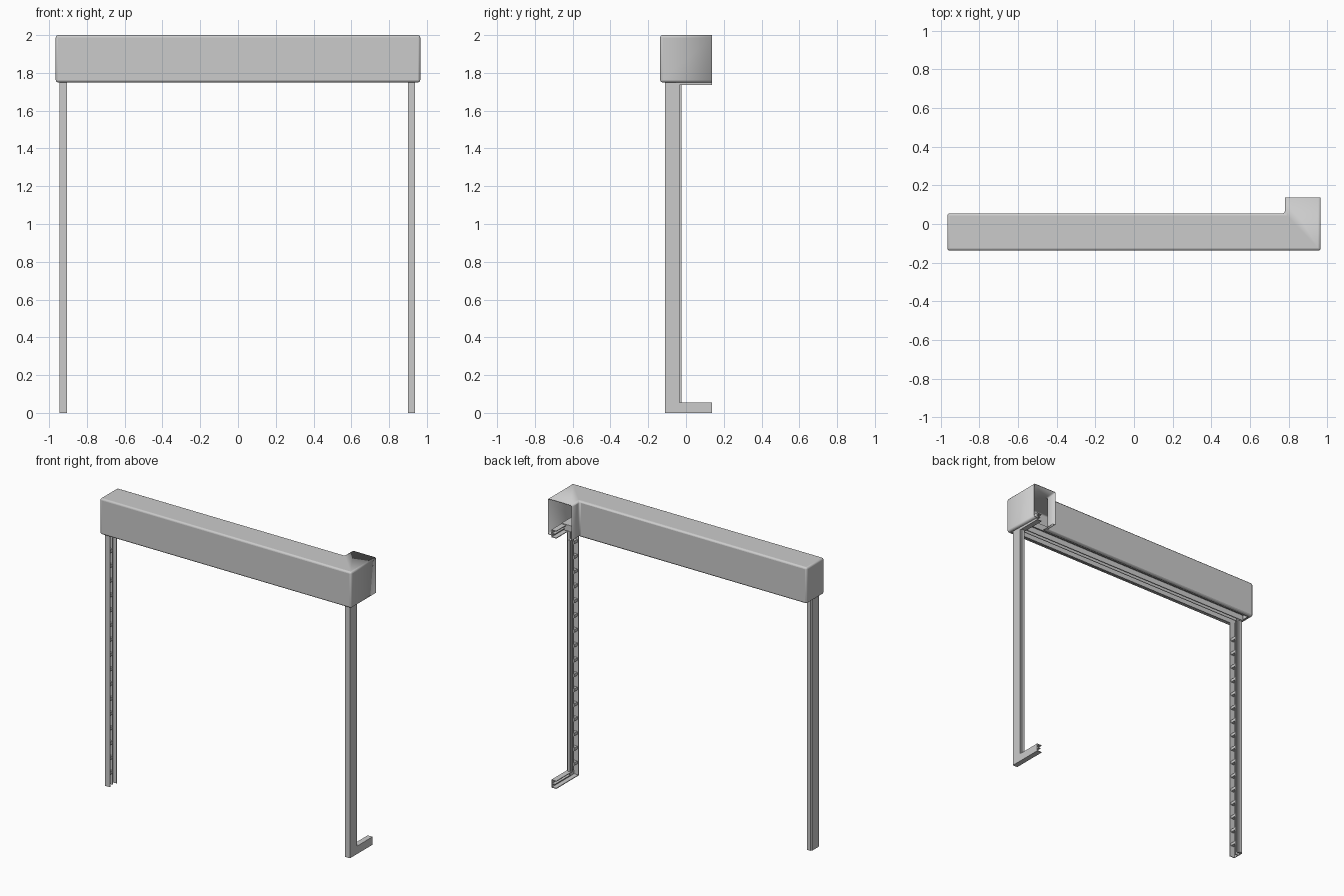
import bpy, bmesh

cube = bpy.data.objects.get("Cube")
if cube:
    bpy.data.objects.remove(cube, do_unlink=True)

grey = bpy.data.materials.new("light grey metal")
grey.use_nodes = True
grey.diffuse_color = (0.6, 0.6, 0.6, 1)
grey.node_tree.nodes["Principled BSDF"].inputs["Base Color"].default_value = (0.6, 0.6, 0.6, 1)


def finish(name, bm):
    mesh = bpy.data.meshes.new(name)
    bm.to_mesh(mesh)
    bm.free()
    mesh.materials.append(grey)
    obj = bpy.data.objects.new(name, mesh)
    bpy.context.collection.objects.link(obj)
    return obj


def add_box(bm, xs, ys, zs):
    verts = bmesh.ops.create_cube(bm, size=1)["verts"]
    for v in verts:
        for i, (lo, hi) in enumerate((xs, ys, zs)):
            v.co[i] = lo if v.co[i] < 0 else hi


def boxes(name, parts):
    bm = bmesh.new()
    for part in parts:
        add_box(bm, *part)
    return finish(name, bm)


# Header casing: L-shaped plan, open at the rear of the short arm, slotted below
bm = bmesh.new()
W, FRONT, BACK, ARM = 0.965, -0.137, 0.055, 0.137
plan = [(-W, FRONT), (W, FRONT), (W, ARM), (0.78, ARM), (0.78, BACK), (-W, BACK)]
base = bm.faces.new([bm.verts.new((x, y, 1.75)) for x, y in plan])
top = bmesh.ops.extrude_face_region(bm, geom=[base], use_keep_orig=True)["geom"]
for v in top:
    if isinstance(v, bmesh.types.BMVert):
        v.co.z = 2.0
bmesh.ops.recalc_face_normals(bm, faces=bm.faces[:])
rear = [f for f in bm.faces if all(v.co.y > ARM - 0.001 for v in f.verts)]
bmesh.ops.delete(bm, geom=rear, context='FACES_ONLY')
floor = [f for f in bm.faces if all(v.co.z < 1.751 for v in f.verts)]
bmesh.ops.inset_region(bm, faces=floor, thickness=0.027, use_boundary=False)
bmesh.ops.delete(bm, geom=floor, context='FACES')
casing = finish("header_casing", bm)
bevel = casing.modifiers.new("rounded edges", 'BEVEL')
bevel.width, bevel.segments = 0.012, 3
shell = casing.modifiers.new("sheet thickness", 'SOLIDIFY')
shell.thickness, shell.offset = 0.005, -1
bpy.ops.object.select_all(action='DESELECT')
casing.select_set(True)
bpy.context.view_layer.objects.active = casing
bpy.ops.object.shade_smooth_by_angle()

# Downward-facing track inside the header
T = 0.005
boxes("header_track", [
    ((-0.95, 0.935), (-0.11, 0.03), (1.79, 1.79 + T)),
    *[((-0.95, 0.935), (y, y + T), (1.752, 1.79)) for y in (-0.11, -0.065, -0.035, 0.025)],
])


# Inward-opening side channel: web, two flanges, middle rib and stepped rear lip
def side_channel(name, outer, inner, bottom):
    s = 1 if outer > 0 else -1
    span = tuple(sorted((outer, inner)))
    web = tuple(sorted((outer, outer - s * T)))
    lip = tuple(sorted((outer - s * 0.008, inner + s * 0.008)))
    boxes(name, [
        (web, (-0.11, -0.04), (0, 1.76)),
        (span, (-0.11, -0.11 + T), (0, 1.76)),
        (span, (-0.04, -0.035), (bottom, 1.76)),
        (lip, (-0.035, -0.025), (bottom, 1.74)),
        (tuple(sorted((outer, inner + s * 0.01))), (-0.07, -0.065), (bottom, 1.76)),
    ])
    # Evenly spaced retaining tabs in the channel
    pitch = 1.64 / 16
    boxes(name + "_tabs", [
        (tuple(sorted((outer, inner + s * 0.008))), (-0.105, -0.067),
         (0.08 + i * pitch, 0.1 + i * pitch)) for i in range(16)])


side_channel("left_post", 0.937, 0.9, 0.05)
side_channel("right_post", -0.945, -0.905, 0.0)


# Short horizontal channels running back from the left post
def return_channel(name, z0, z1):
    boxes(name, [
        ((0.932, 0.937), (-0.11, 0.137), (z0, z1)),
        ((0.9, 0.937), (-0.11, 0.137), (z0, z0 + T)),
        ((0.9, 0.937), (-0.035, 0.137), (z1 - T, z1)),
        ((0.91, 0.937), (-0.035, 0.137), (z0 + 0.025, z0 + 0.03)),
    ])


return_channel("left_foot", 0.0, 0.055)
return_channel("upper_return", 1.737, 1.79)
